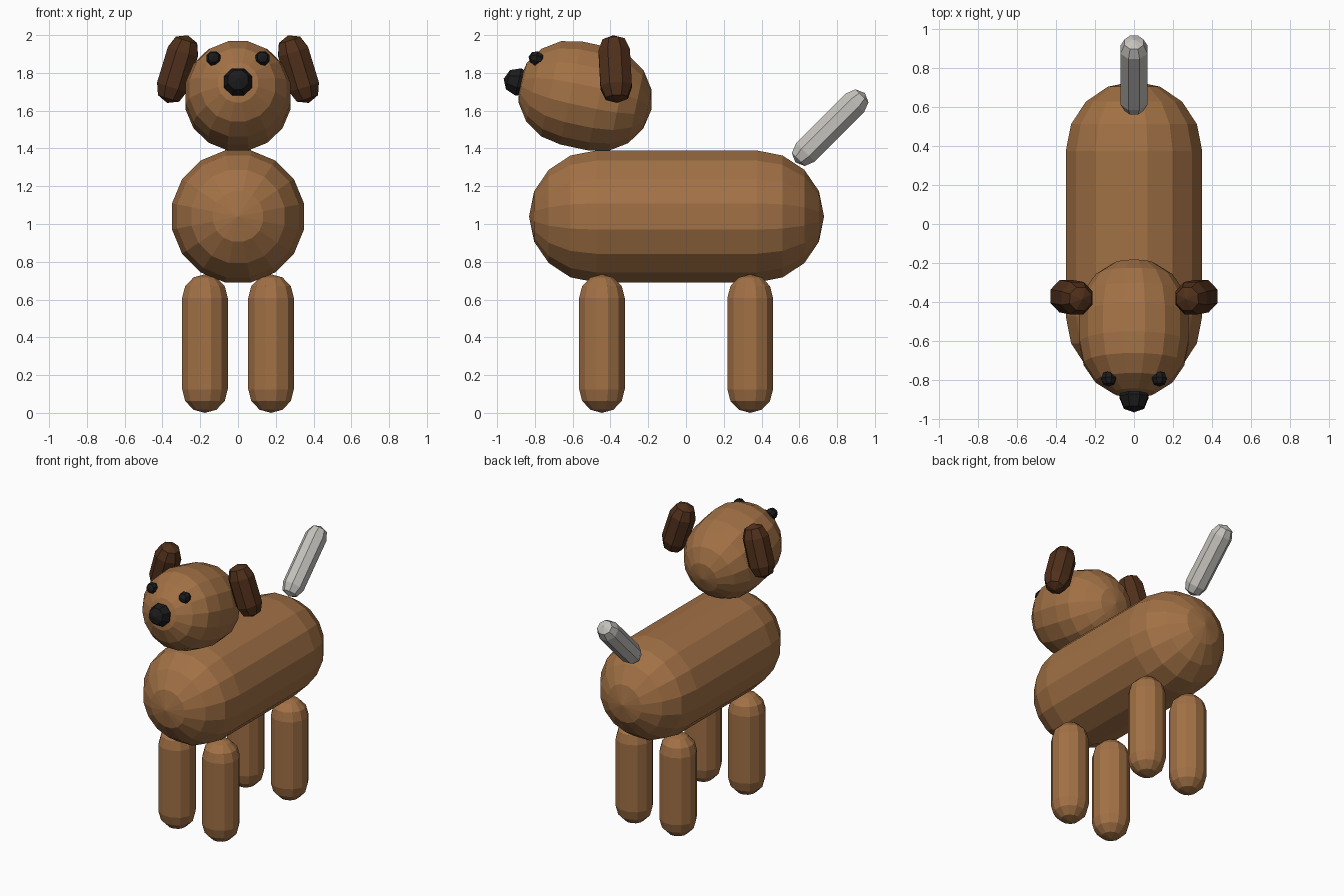
import bpy, bmesh
from math import sin, cos, pi, radians
from mathutils import Euler, Vector

if "Cube" in bpy.data.objects:
    bpy.data.objects.remove(bpy.data.objects["Cube"])


def material(name, rgb):
    m = bpy.data.materials.new(name)
    m.diffuse_color = (*rgb, 1)
    m.use_nodes = True
    m.node_tree.nodes["Principled BSDF"].inputs["Base Color"].default_value = m.diffuse_color
    return m


brown = material("brown fur", (0.36, 0.165, 0.06))
dark = material("dark brown fur", (0.08, 0.029, 0.011))
black = material("black", (0.011, 0.011, 0.012))
grey = material("pale grey", (0.56, 0.54, 0.51))


def capsule(name, mat, center, radius, straight, sides, rings, rot=(0, 0, 0)):
    """Faceted capsule along local z; straight is the length between the caps."""
    bm = bmesh.new()
    h = straight / 2
    levels = [(radius * cos(a), -h + radius * sin(a))
              for a in (-pi / 2 + pi / 2 * i / rings for i in range(1, rings + 1))]
    if straight > 0:
        levels += [(r, -z) for r, z in reversed(levels)]
    else:
        levels += [(r, -z) for r, z in reversed(levels[:-1])]
    loops = [[bm.verts.new((r * cos(2 * pi * (k + .5) / sides),
                            r * sin(2 * pi * (k + .5) / sides), z))
              for k in range(sides)] for r, z in levels]
    bottom = bm.verts.new((0, 0, -h - radius))
    top = bm.verts.new((0, 0, h + radius))
    for k in range(sides):
        n = (k + 1) % sides
        bm.faces.new((bottom, loops[0][n], loops[0][k]))
        bm.faces.new((top, loops[-1][k], loops[-1][n]))
        for a, b in zip(loops, loops[1:]):
            bm.faces.new((a[k], a[n], b[n], b[k]))
    bmesh.ops.recalc_face_normals(bm, faces=bm.faces)
    turn = Euler([radians(d) for d in rot]).to_matrix().to_4x4()
    bm.transform(turn)
    bmesh.ops.translate(bm, verts=bm.verts, vec=Vector(center))
    mesh = bpy.data.meshes.new(name)
    bm.to_mesh(mesh)
    bm.free()
    mesh.materials.append(mat)
    ob = bpy.data.objects.new(name, mesh)
    bpy.context.collection.objects.link(ob)
    return ob


# Body, head, nose and tail on the centre line
capsule("body", brown, (0, -0.05, 1.04), 0.356, 0.85, 16, 4, (90, 0, 0))
capsule("head", brown, (0, -0.535, 1.678), 0.284, 0.15, 16, 4, (78, 0, 0))
capsule("nose", black, (0, -0.887, 1.752), 0.08, 0, 8, 2, (78, 0, 0))
capsule("tail", grey, (0, 0.763, 1.51), 0.075, 0.37, 8, 2, (-45, 0, 0))

# Paired parts
for side, label in ((-1, "left"), (1, "right")):
    capsule("eye_" + label, black, (0.13 * side, -0.793, 1.877), 0.041, 0, 8, 2, (78, 0, 0))
    capsule("ear_" + label, dark, (0.32 * side, -0.375, 1.82), 0.09, 0.195, 8, 2,
            (3, -17 * side, 0))
    for y, end in ((-0.445, "front"), (0.34, "back")):
        capsule(f"{end}_leg_{label}", brown, (0.175 * side, y, 0.367), 0.125, 0.484, 12, 3)
